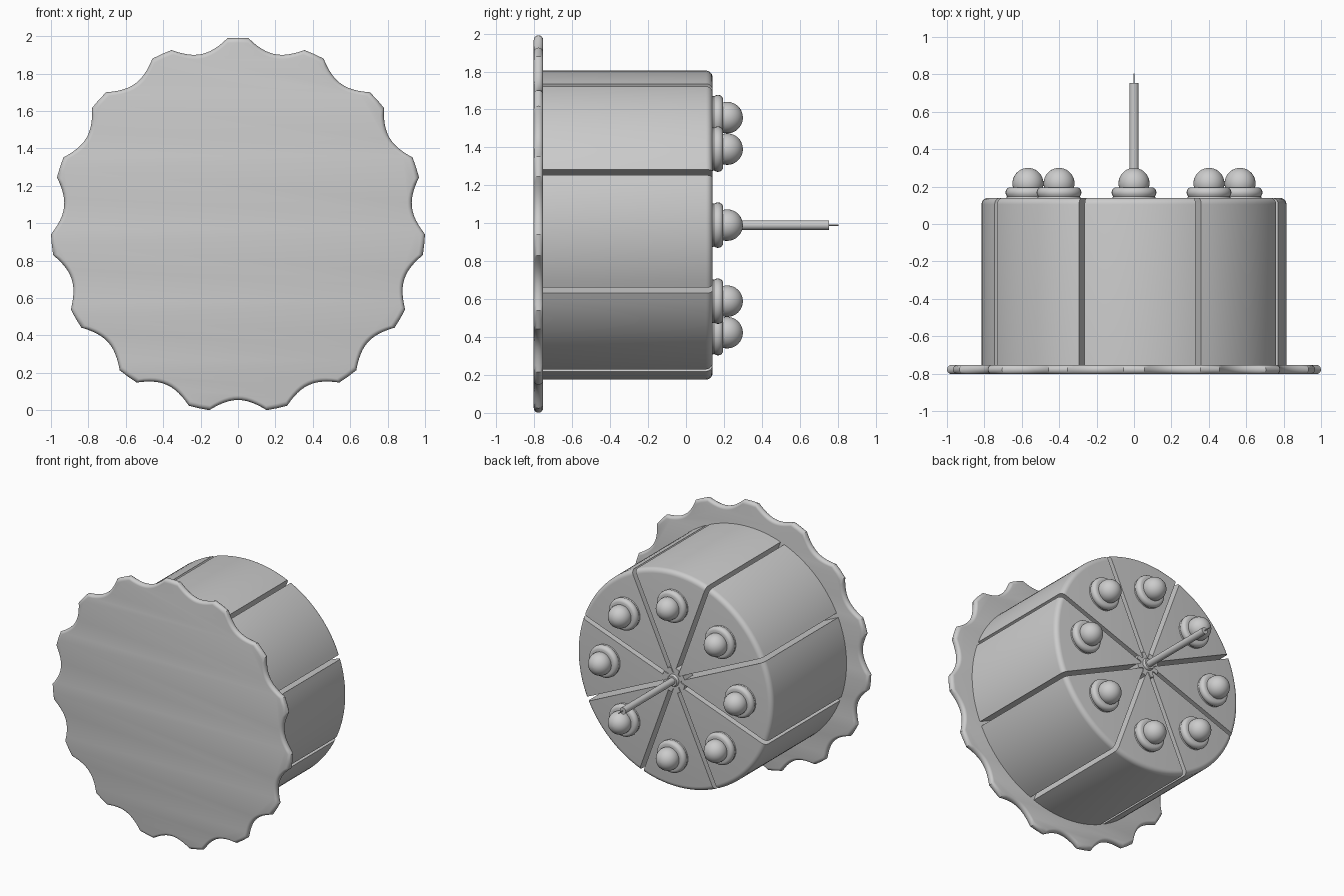
import bpy, bmesh
from math import sin, cos, asin, pi, radians

if "Cube" in bpy.data.objects:
    bpy.data.objects.remove(bpy.data.objects["Cube"])

CZ = 0.99  # height of the main axis, which runs along y


def loft(name, layers):
    """Skin equal-length point loops together and cap both ends."""
    bm = bmesh.new()
    rings = [[bm.verts.new(p) for p in layer] for layer in layers]
    n = len(rings[0])
    for a, b in zip(rings, rings[1:]):
        for i in range(n):
            bm.faces.new((a[i], a[(i + 1) % n], b[(i + 1) % n], b[i]))
    bm.faces.new(rings[0])
    bm.faces.new(rings[-1])
    bmesh.ops.recalc_face_normals(bm, faces=bm.faces)
    me = bpy.data.meshes.new(name)
    bm.to_mesh(me)
    bm.free()
    ob = bpy.data.objects.new(name, me)
    bpy.context.collection.objects.link(ob)
    bpy.ops.object.select_all(action='DESELECT')
    ob.select_set(True)
    bpy.context.view_layer.objects.active = ob
    bpy.ops.object.shade_smooth_by_angle(angle=radians(35))
    return ob


def polar(r, a, y, x0=0, z0=0):
    return (x0 + r * cos(a), y, CZ + z0 + r * sin(a))


def lathe(name, profile, x0=0, z0=0, n=32):
    """Revolve (radius, y) pairs about an axis parallel to y."""
    return loft(name, [[polar(r, 2 * pi * i / n, y, x0, z0) for i in range(n)]
                       for r, y in profile])


# Scalloped plate: 15 teeth with circular bites between them, rounded rim
R, TEETH = 1.001, 15
step = 2 * pi / TEETH
half = radians(3.2)
outline = []
for k in range(TEETH):
    a0 = pi / 2 + k * step
    for t in (-1, 0, 1):
        outline.append((R, a0 + t * half))
    for i in range(1, 12):
        u = 2 * i / 12 - 1
        outline.append((R - 0.066 * (1 - u * u),
                        a0 + step / 2 + u * (step / 2 - half)))
rim = 0.025
plate_layers = []
for i in range(9):
    t = -pi / 2 + pi * i / 8
    s = 1 - rim * (1 - cos(t)) / R
    plate_layers.append([polar(r * s, a, -0.778 + rim * sin(t)) for r, a in outline])
loft("scalloped_plate", plate_layers)

# Eight body wedges separated by narrow grooves, with a rounded back rim
BODY_R, GAP, ROUND = 0.815, 0.016, 0.035
sections = [(-0.765, BODY_R)]
for i in range(6):
    t = pi / 2 * i / 5
    sections.append((0.14 - ROUND + ROUND * sin(t), BODY_R - ROUND * (1 - cos(t))))
for k in range(8):
    mid = k * pi / 4 - radians(2.5)
    layers = []
    for y, r in sections:
        span = pi / 8 - asin(GAP / r)
        loop = [polar(GAP / sin(pi / 8), mid, y)]
        loop += [polar(r, mid + span * (2 * i / 16 - 1), y) for i in range(17)]
        layers.append(loop)
    loft(f"body_wedge_{k + 1}", layers)

# Eight domed knobs on round bases, one per wedge
base_profile = [(0.118, 0.13)]
base_profile += [(0.095 + 0.025 * cos(t), 0.168 + 0.028 * sin(t))
                 for t in [-pi / 2 + pi * i / 8 for i in range(2, 9)]]
dome_profile = [(0.083 * cos(t), 0.217 + 0.083 * sin(t))
                for t in [-0.8 + (pi / 2 + 0.79) * i / 14 for i in range(15)]]
for k in range(8):
    x, z = 0.567 * cos(k * pi / 4), 0.567 * sin(k * pi / 4)
    lathe(f"knob_base_{k + 1}", base_profile, x, z)
    lathe(f"knob_dome_{k + 1}", dome_profile, x, z)

# Small toothed hub and collar in the middle of the back
star = []
for k in range(8):
    c = k * pi / 4 + pi / 8 - radians(2.5)
    star += [(0.06, c - 0.3), (0.095, c - 0.17), (0.095, c + 0.17), (0.06, c + 0.3)]
loft("toothed_hub", [[polar(r, a, y) for r, a in star] for y in (0.05, 0.147)])
lathe("collar", [(0.045, 0.1), (0.045, 0.155), (0.038, 0.165)], n=24)

# Shaft with a thin wire at its tip
lathe("shaft", [(0.025, -0.76), (0.025, 0.755)], n=24)
lathe("wire_tip", [(0.004, 0.74), (0.004, 0.805)], n=10)
